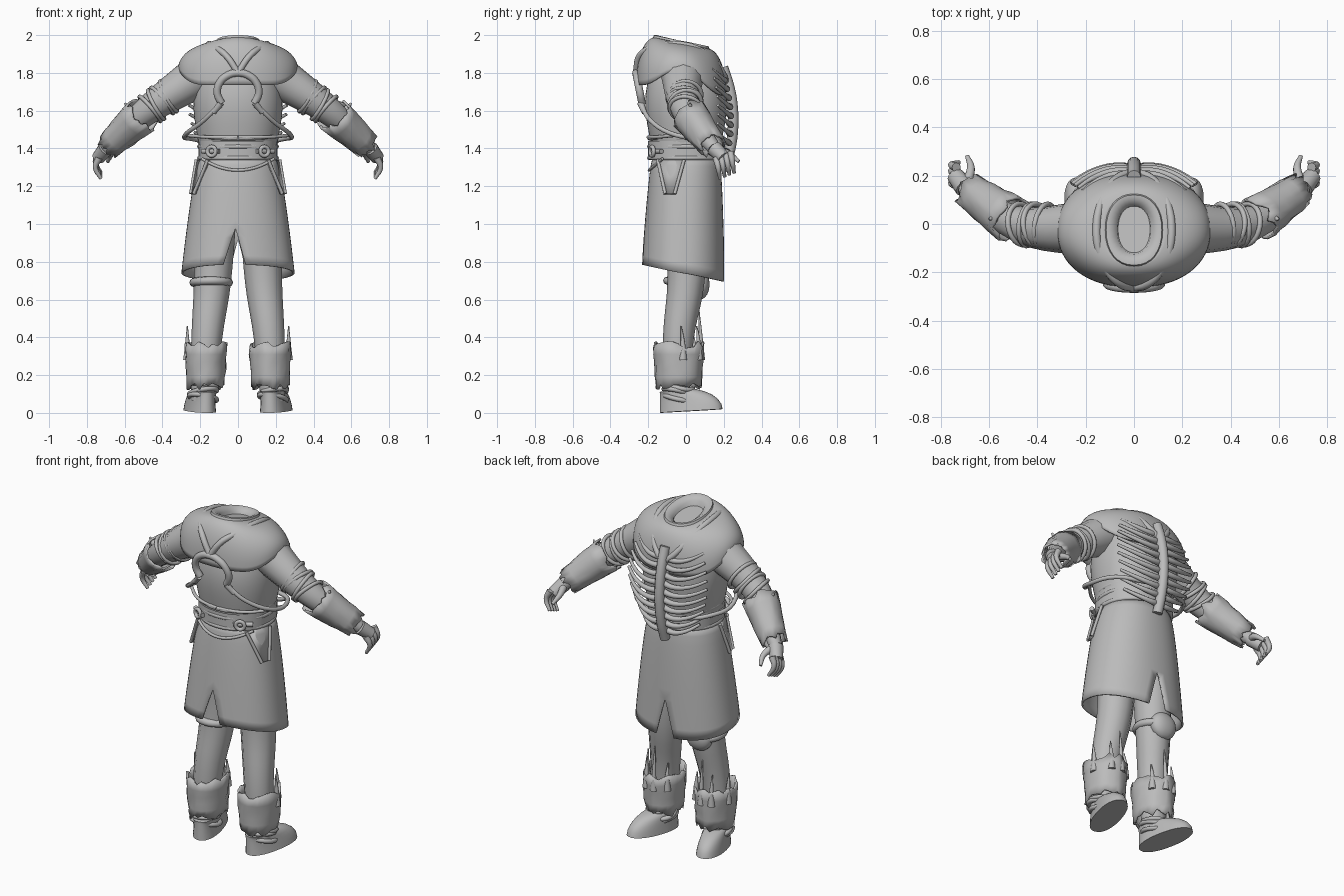
import bpy, bmesh, random
from math import sin, cos, pi, copysign, radians
from mathutils import Vector

random.seed(4)
if "Cube" in bpy.data.objects:
    bpy.data.objects.remove(bpy.data.objects["Cube"])

GREY = (.5, .5, .5, 1)
material = bpy.data.materials.new("plain grey")
material.use_nodes = True
material.diffuse_color = GREY
material.node_tree.nodes["Principled BSDF"].inputs["Base Color"].default_value = GREY


def finish(obj):
    obj.data.materials.clear()
    obj.data.materials.append(material)
    bpy.ops.object.select_all(action='DESELECT')
    obj.select_set(True)
    bpy.context.view_layer.objects.active = obj
    bpy.ops.object.shade_smooth_by_angle(angle=radians(50))
    return obj


def link(name, data):
    obj = bpy.data.objects.new(name, data)
    bpy.context.collection.objects.link(obj)
    return obj


def span(count, start=0, end=1):
    """Evenly spaced numbers including both ends."""
    return [start + (end - start) * i / (count - 1) for i in range(count)]


def skin(name, grids, closed=True, caps=False, thickness=0, smooth=False):
    """Skin grids of points and weld them where they touch."""
    bm = bmesh.new()
    for rows in grids:
        verts = [[bm.verts.new(point) for point in row] for row in rows]
        for low, high in zip(verts, verts[1:]):
            for i in range(0 if closed else 1, len(low)):
                bm.faces.new((low[i - 1], low[i], high[i], high[i - 1]))
        if caps:
            bm.faces.new(verts[0])
            bm.faces.new(verts[-1])
    bmesh.ops.remove_doubles(bm, verts=bm.verts, dist=.0005)
    bmesh.ops.recalc_face_normals(bm, faces=bm.faces)
    mesh = bpy.data.meshes.new(name)
    bm.to_mesh(mesh)
    bm.free()
    obj = finish(link(name, mesh))
    if smooth:
        obj.modifiers.new("smooth", 'SUBSURF').levels = 1
    if thickness:
        obj.modifiers.new("thickness", 'SOLIDIFY').thickness = thickness
    return obj


def oval(angle, width, depth, centre):
    """Point on a slightly boxy ellipse."""
    c, s = cos(angle), sin(angle)
    return (width * copysign(abs(c) ** .9, c), centre + depth * copysign(abs(s) ** .9, s))


def loft(name, rings, tilt=0, arch=0, sides=32, **options):
    """Rings are (half width, half depth, height, centre y); arch lifts the two sides."""
    rows = []
    for width, depth, height, centre in rings:
        lift = arch * max(0, 1 - 4 * abs(height - rings[0][2]))
        rows.append([(*oval(a, width, depth, centre), height + tilt * sin(a) + lift * cos(a) ** 6)
                     for a in span(sides + 1, 0, 2 * pi)[:-1]])
    return skin(name, [rows], **options)


def tube(name, points, start, end=None):
    """Round rod along a smooth path, tapering evenly from start to end radius."""
    curve = bpy.data.curves.new(name, 'CURVE')
    curve.dimensions = '3D'
    curve.bevel_depth, curve.bevel_resolution = 1, 4
    curve.resolution_u, curve.use_fill_caps = 5, True
    spline = curve.splines.new('BEZIER')
    spline.bezier_points.add(len(points) - 1)
    radii = span(len(points), start, start if end is None else end)
    for knot, point, radius in zip(spline.bezier_points, points, radii):
        knot.co, knot.radius = point, radius
        knot.handle_left_type = knot.handle_right_type = 'AUTO'
    path = link("path", curve)
    bpy.context.view_layer.update()
    mesh = bpy.data.meshes.new_from_object(path.evaluated_get(bpy.context.evaluated_depsgraph_get()))
    bpy.data.objects.remove(path)
    return finish(link(name, mesh))


def facing(axis):
    return Vector(axis).to_track_quat('Z', 'Y').to_euler()


def band(name, place, axis, radius, thickness, stretch=1):
    bpy.ops.mesh.primitive_torus_add(location=place, rotation=facing(axis), major_radius=radius,
                                     minor_radius=thickness, major_segments=28, minor_segments=8)
    obj = bpy.context.object
    obj.name = name
    obj.scale.y = stretch
    return finish(obj)


def ragged_cuff(name, base, top, start, end, stretch=1):
    """Torn leather sleeve with jagged ends."""
    length = (top - base).length
    columns = []
    for angle in span(27, 0, 2 * pi)[:-1]:
        heights = span(6, 0, length)
        heights[0] -= random.uniform(-.01, .03)
        heights[-1] += random.uniform(-.01, .03)
        radii = [r + random.uniform(-.004, .004) for r in span(6, start, end)]
        columns.append([(r * cos(angle), stretch * r * sin(angle), z) for r, z in zip(radii, heights)])
    obj = skin(name, [list(zip(*columns))], thickness=.012)
    obj.location, obj.rotation_euler = base, facing(top - base)


# Torso swells from the waist to the chest
swell = [(t, sin(pi * t ** 1.5)) for t in span(8)]
loft("torso", [(.19 + .05 * b, .165 + .055 * b, 1.28 + .58 * t, 0) for t, b in swell], caps=True, smooth=True)

# Mantle dome, lower on the chest side, and hollow collar
loft("mantle", [(.11 + .21 * cos(a), .14 + .1 * cos(a), 1.73 + .23 * sin(a), -.025)
                for a in span(8, -.1, pi / 2)], tilt=-.03, arch=.11, thickness=.012, smooth=True)
loft("collar", [(w, w + .03, z, -.025) for w, z in
                ((.13, 1.93), (.115, 1.97), (.1, 1.97), (.07, 1.95), (.06, 1.9))], tilt=-.03, caps=True)

# Skirt in two halves, joined above the slits
halves = []
for side in (1, -1):
    rows = []
    for t in span(13):
        gap = max(0, t - 2 / 3) / 2
        row = []
        for a in span(25, gap - pi / 2, pi / 2 - gap):
            x, y = oval(a, .2 + .1 * t ** .7, .175 + .045 * t ** .6, -.015 * t)
            lean = .02 * t * max(0, -sin(a)) ** 4
            row.append((side * x - lean, y, 1.36 - t * (.62 + .045 * sin(a))))
        rows.append(row)
    halves.append(rows)
skin("skirt", halves, closed=False, thickness=.01)

# Belt, its cords and a hanging loop
loft("belt", [(.21, .2, z, 0) for z in (1.35, 1.44)])
for z in (1.35, 1.41, 1.455):
    band("belt_cord", (0, 0, z), (0, 0, 1), .205, .012, .95)
tube("hanging_loop", [(.19 * f, .07 * f * f - .195, 1.285 + .06 * f * f) for f in span(7, -1)], .008)

# Spine, and the horseshoe ring on the other side
def spine_y(z):
    return .25 - .7 * (z - 1.55) ** 2


tube("spine", [(0, spine_y(z), z) for z in span(6, 1.28, 1.83)], .028)
tube("horseshoe_ring", [(.11 * sin(a), -.245 - .02 * cos(a), 1.7 + .1 * cos(a))
                        for a in span(9, -2.2, 2.2)], .02)

for side, word in ((1, "left"), (-1, "right")):
    def at(x, y, z):
        return Vector((side * x, y, z))

    def rod(name, points, start, end=None):
        tube(name + "_" + word, points, start, end)

    # Ribs, longest in the middle of the chest
    for k, z in enumerate(span(10, 1.77, 1.34)):
        reach = .19 + .07 * sin(pi * (k + 1) / 10)
        rod("rib", [at(reach * f, spine_y(z) - .02 + .07 * f - .13 * f * f, z + .11 * f * f - .06 * f)
                    for f in span(6)], .018, .008)

    # Shoulder strap falling towards the chest, side cords and toggle
    rod("shoulder_strap", [at(.155 * sin(a), -.025 - .24 * cos(a),
                              1.77 + .03 * cos(a) + .18 * sin(a) ** (1 - .3 * cos(a)))
                           for a in span(9, 0, pi)], .017)
    hook, hip = at(.09, -.24, 1.64), at(.28, -.05, 1.47)
    rod("side_cord", [hook, at(.18, -.19, 1.55), hip, at(.24, .13, 1.45), at(.1, .22, 1.43)], .012)
    rod("waist_cord", [at(0, -.2, 1.46), at(.15, -.16, 1.46), hip], .009)
    rod("toggle", [hook, at(.13, -.22, 1.59)], .018, .014)

    # Buckle and hip tab
    band("buckle_" + word, at(.14, -.18, 1.385), at(.4, -1, 0), .024, .011)
    rod("buckle_bar", [at(.1, -.19, 1.385), at(.19, -.13, 1.385)], .013)
    tab = [[at(.16, -.15, 1.34), at(.235, -.11, 1.16)], [at(.22, -.01, 1.34), at(.25, -.06, 1.16)]]
    skin("hip_tab_" + word, [tab], closed=False, thickness=.014)
    for edge in tab:
        rod("tab_edge", edge, .009)

    # Arm, its wraps and the torn cuff
    shoulder, elbow, wrist = at(.2, -.02, 1.79), at(.48, 0, 1.6), at(.7, .15, 1.4)
    rod("arm", [shoulder, elbow, wrist], .115, .036)
    for k, f in enumerate(span(4, .6, .95)):
        lean = .15 * (-1) ** k
        band("arm_wrap_" + word, shoulder.lerp(elbow, f), at(1, lean, lean - .7), .1 - .015 * f, .011)
    ragged_cuff("forearm_cuff_" + word, elbow.lerp(wrist, .15), elbow.lerp(wrist, .9), .1, .072)
    rod("cuff_thorn", [at(.55, .03, 1.58), at(.6, .02, 1.64)], .035, .004)

    # Hand with curled fingers
    knuckle = at(.735, .16, 1.35)
    rod("palm", [wrist, at(.74, .2, 1.35)], .042, .036)
    for k in range(4):
        base = knuckle + k * at(0, .025, .01)
        rod("finger", [base, base + at(.02, .01, -.05), base + at(-.01, .02, -.11)], .019, .009)
    rod("thumb", [wrist, at(.675, .23, 1.37), at(.69, .28, 1.33)], .024, .009)

    # Leg, torn gaiter and its spikes
    rod("leg", [at(.12, 0, 1.1), at(.135, 0, .7), at(.165, -.04, .4), at(.185, -.05, .06)], .115, .065)
    shin = at(.17, -.04, .15)
    ragged_cuff("gaiter_" + word, shin, shin + at(0, 0, .2), .1, .112, 1.2)
    for angle, height in ((.2, .1), (1.1, .1), (1.7, .18), (2.4, .08)):
        root = shin + at(.1 * cos(angle), .12 * sin(angle), .13)
        rod("gaiter_spike", [root, root + at(0, 0, .08), root + at(0, -.01, .08 + height)], .022, .003)

    # Shoe and ankle wraps
    shoe = loft("shoe_" + word, [(.075 - .015 * sin(a), .07 + .1 * cos(a), .11 * sin(a), .1 * cos(a) - .03)
                                 for a in span(7, 0, pi / 2)], tilt=.01, caps=True)
    shoe.location = at(.185, -.04, .01)
    shoe.rotation_euler.z = -.25 * side
    for k, z in enumerate(span(3, .08, .14)):
        band("ankle_wrap_" + word, at(.185, -.04, z), ((-1) ** k * .12, .2, 1), .07, .013, 1.15)

# Knee band and rounded pad on one leg only
band("knee_band", (-.142, 0, .69), (0, .1, 1), .094, .022, 1.05)
pad = loft("knee_pad", [(.08 * cos(a), .05 * cos(a), .68 + .08 * sin(a), .075)
                        for a in span(9, -1.4, 1.4)], caps=True)
pad.location.x = -.142
